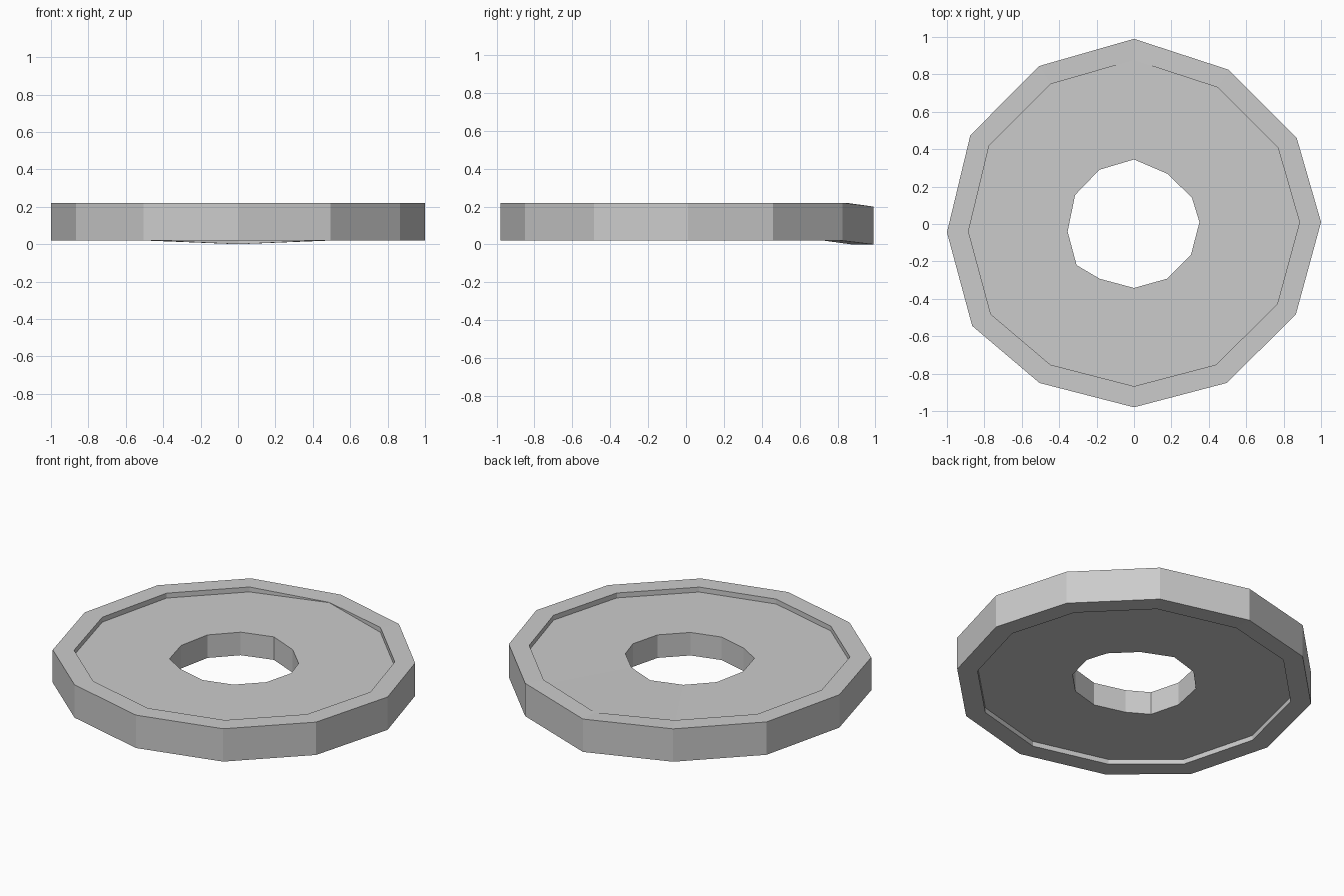
import bpy
import bmesh

cube = bpy.data.objects.get("Cube")
if cube:
    bpy.data.objects.remove(cube, do_unlink=True)

# Hand-cut twelve-sided outlines, clockwise from the back corner
outer_outline = [(0, .99), (.505, .825), (.87, .46), (1, .01), (.865, -.485), (.495, -.85),
                 (0, -.98), (-.505, -.85), (-.865, -.545), (-1, -.045), (-.875, .475), (-.505, .845)]
hole_outline = [(0, .345), (.18, .268), (.31, .14), (.35, .01), (.305, -.163), (.175, -.293),
                (0, -.342), (-.183, -.293), (-.307, -.22), (-.355, -.04), (-.315, .155), (-.185, .29)]
rim_outline = [(x * .885, y * .885) for x, y in outer_outline]

# Cross-section: outline, height, and height of the sagging back corner
section = [
    (outer_outline, .02, 0),
    (outer_outline, .22, .2),
    (rim_outline, .22, .197),
    (rim_outline, .19, .195),
    (hole_outline, .19, .19),
    (hole_outline, .05, .05),
    (rim_outline, .05, .05),
    (rim_outline, .02, 0),
]


def add_ring(bm, outline, height, back_height):
    """Add one loop of vertices around the wheel."""
    return [bm.verts.new((x, y, back_height if i == 0 else height))
            for i, (x, y) in enumerate(outline)]


def build_ring_solid(name, section, material):
    """Bridge successive loops into a closed ring."""
    bm = bmesh.new()
    rings = [add_ring(bm, *entry) for entry in section]
    for k, ring in enumerate(rings):
        following = rings[(k + 1) % len(rings)]
        for i in range(len(ring)):
            j = (i + 1) % len(ring)
            bm.faces.new((ring[i], ring[j], following[j], following[i]))
    bmesh.ops.recalc_face_normals(bm, faces=bm.faces[:])
    mesh = bpy.data.meshes.new(name)
    bm.to_mesh(mesh)
    bm.free()
    mesh.materials.append(material)
    obj = bpy.data.objects.new(name, mesh)
    bpy.context.scene.collection.objects.link(obj)
    return obj


# Plain grey stone
colour = (.6, .6, .6, 1)
stone = bpy.data.materials.new("light_grey")
stone.use_nodes = True
stone.diffuse_color = colour
shader = next(n for n in stone.node_tree.nodes if n.type == "BSDF_PRINCIPLED")
shader.inputs["Base Color"].default_value = colour

# Disc with raised rims above and below and a hole through the middle
build_ring_solid("pierced_disc", section, stone)
